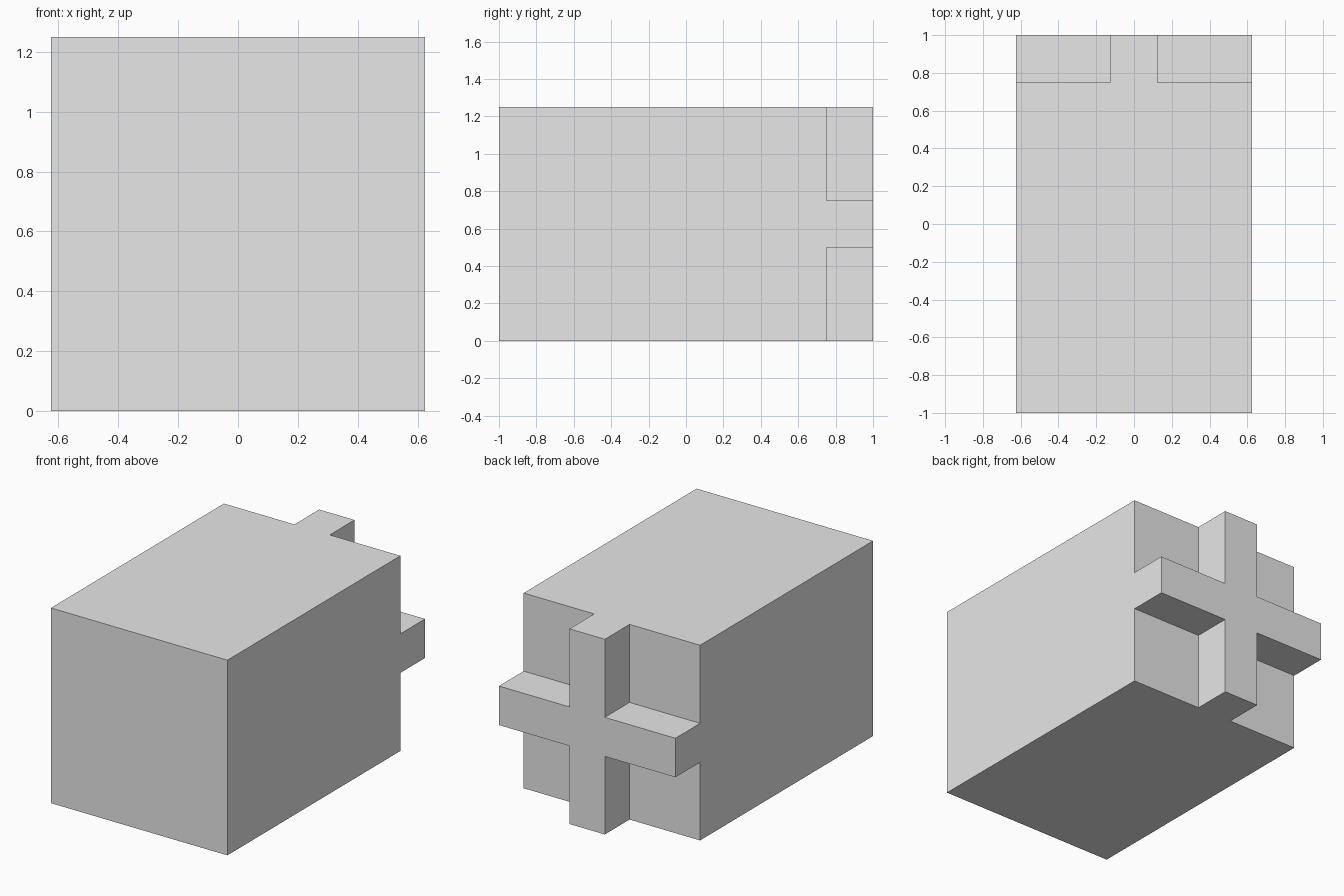
import bpy
import bmesh
from mathutils import Vector

if "Cube" in bpy.data.objects:
    bpy.data.objects.remove(bpy.data.objects["Cube"], do_unlink=True)

SIDE = 1.25     # width and height
BACK = 0.75     # back of the main block
RIB = 0.25      # rib width and depth
MID = SIDE / 2

# Plain grey material
grey = bpy.data.materials.new("light_grey")
grey.use_nodes = True
grey.diffuse_color = (0.8, 0.8, 0.8, 1)
grey.node_tree.nodes["Principled BSDF"].inputs["Base Color"].default_value = (0.8, 0.8, 0.8, 1)

# Main block
bm = bmesh.new()
bmesh.ops.create_cube(bm, size=1)
bmesh.ops.scale(bm, vec=(SIDE, BACK + 1, SIDE), verts=bm.verts)
bmesh.ops.translate(bm, vec=(0, (BACK - 1) / 2, MID), verts=bm.verts)

# Cut along the edges of both ribs
for axis in (Vector((1, 0, 0)), Vector((0, 0, 1))):
    for side in (-1, 1):
        bmesh.ops.bisect_plane(
            bm, geom=bm.verts[:] + bm.edges[:] + bm.faces[:],
            plane_co=Vector((0, 0, MID)) + axis * side * RIB / 2, plane_no=axis)

# Raise the cross-shaped rib from the back
cross = []
for face in bm.faces:
    c = face.calc_center_median()
    if face.normal.y > 0.9 and min(abs(c.x), abs(c.z - MID)) < RIB / 2:
        cross.append(face)
raised = bmesh.ops.extrude_face_region(bm, geom=cross)["geom"]
bmesh.ops.delete(bm, geom=cross, context="FACES")
bmesh.ops.translate(bm, vec=(0, RIB, 0),
                    verts=[g for g in raised if isinstance(g, bmesh.types.BMVert)])

# Merge flat areas back into whole faces
bmesh.ops.dissolve_limit(bm, angle_limit=0.01, verts=bm.verts[:], edges=bm.edges[:])
bmesh.ops.recalc_face_normals(bm, faces=bm.faces[:])

mesh = bpy.data.meshes.new("block_with_cross_rib")
bm.to_mesh(mesh)
bm.free()
mesh.materials.append(grey)
bpy.context.collection.objects.link(bpy.data.objects.new("block_with_cross_rib", mesh))
